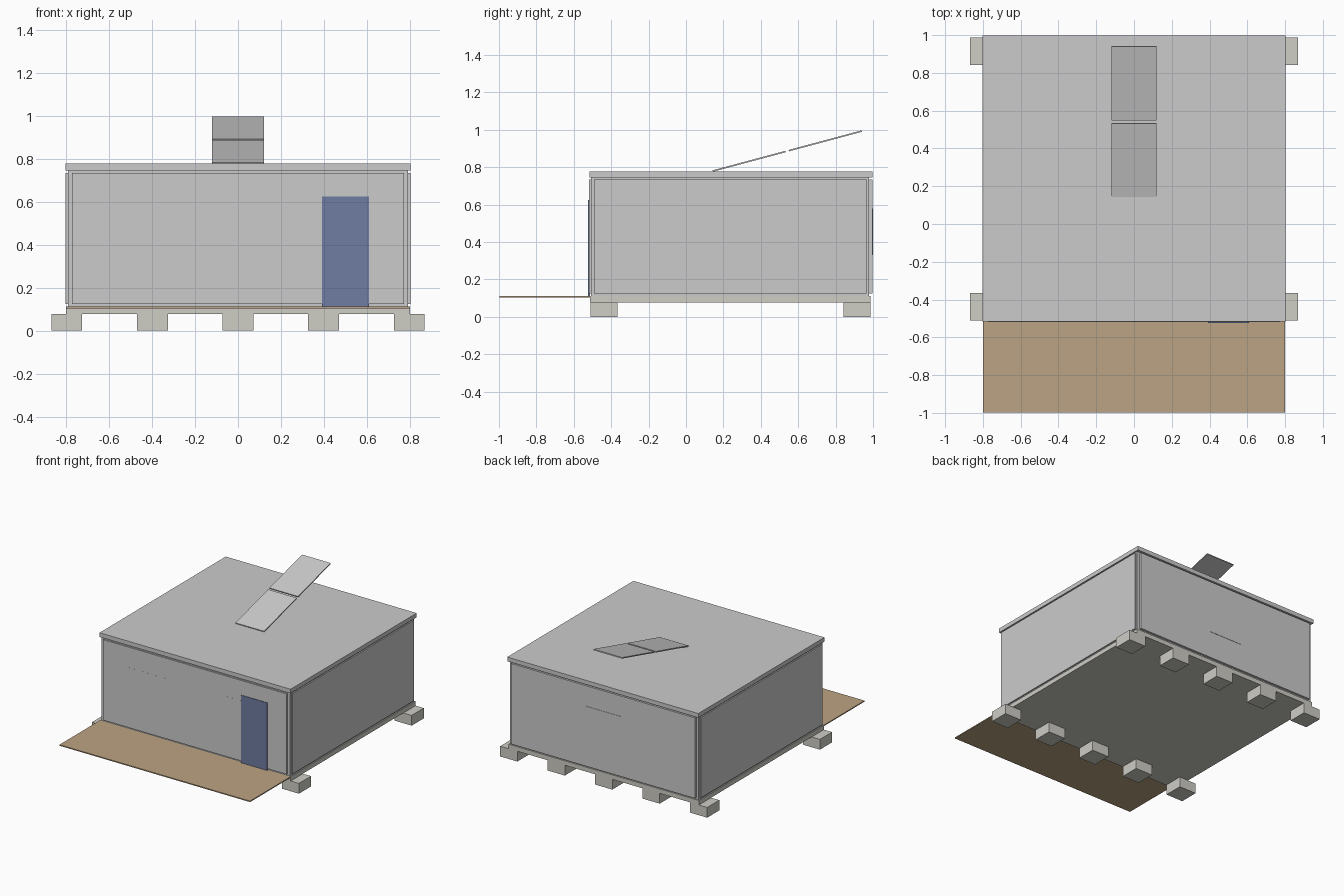
import bpy, bmesh, math
from mathutils import Matrix

if "Cube" in bpy.data.objects:
    bpy.data.objects.remove(bpy.data.objects["Cube"])


def material(name, rgb):
    m = bpy.data.materials.new(name)
    m.diffuse_color = (*rgb, 1)
    m.use_nodes = True
    m.node_tree.nodes["Principled BSDF"].inputs["Base Color"].default_value = m.diffuse_color
    return m


WOOD = material("deck_wood", (0.50, 0.37, 0.23))
BLUE = material("door_blue", (0.16, 0.20, 0.36))
CONCRETE = material("concrete", (0.62, 0.61, 0.56))


def box(name, x, y, z, mat=None):
    """Box from (min, max) ranges, origin at its centre."""
    size = [b - a for a, b in (x, y, z)]
    bm = bmesh.new()
    bmesh.ops.create_cube(bm, size=1, matrix=Matrix.Diagonal((*size, 1)))
    me = bpy.data.meshes.new(name)
    bm.to_mesh(me)
    bm.free()
    ob = bpy.data.objects.new(name, me)
    ob.location = [(a + b) / 2 for a, b in (x, y, z)]
    if mat:
        me.materials.append(mat)
    bpy.context.collection.objects.link(ob)
    return ob


# Foundation blocks: two rows of five
for row, y in (("front", -0.51), ("back", 0.842)):
    for i in range(5):
        cx = -0.797 + i * 0.3985
        box(f"{row}_foundation_block_{i + 1}", (cx - 0.072, cx + 0.072),
            (y, y + 0.145), (0, 0.078), CONCRETE)

# Floor, wall core and roof
box("floor_slab", (-0.8, 0.8), (-0.513, 0.987), (0.078, 0.112), CONCRETE)
box("wall_core", (-0.792, 0.792), (-0.507, 0.979), (0.112, 0.745))
box("roof_slab", (-0.802, 0.802), (-0.515, 0.998), (0.745, 0.777))

# Cladding panels standing proud of the core
box("front_wall_panel", (-0.772, 0.772), (-0.519, -0.507), (0.124, 0.735))
box("back_wall_panel", (-0.772, 0.772), (0.979, 0.996), (0.124, 0.735))
for side, s in (("left", -1), ("right", 1)):
    box(f"{side}_wall_panel", tuple(sorted((s * 0.79, s * 0.802))),
        (-0.492, 0.964), (0.124, 0.735))

# Windows almost flush with the walls
for side, cx in (("left", -0.4), ("right", 0.4)):
    box(f"front_{side}_window", (cx - 0.15, cx + 0.15), (-0.5195, -0.509), (0.33, 0.58))
box("back_window", (-0.147, 0.147), (0.982, 0.9985), (0.33, 0.58))

# Door and porch deck
box("door", (0.392, 0.61), (-0.523, -0.512), (0.11, 0.625), BLUE)
box("porch_deck", (-0.8, 0.8), (-0.998, -0.513), (0.104, 0.112), WOOD)

# Tilted roof panels
for i, (cy, cz) in enumerate(((0.338, 0.832), (0.745, 0.941))):
    p = box(f"solar_panel_{i + 1}", (-0.12, 0.12), (cy - 0.202, cy + 0.202),
            (cz - 0.004, cz + 0.004))
    p.rotation_euler.x = math.radians(15)
